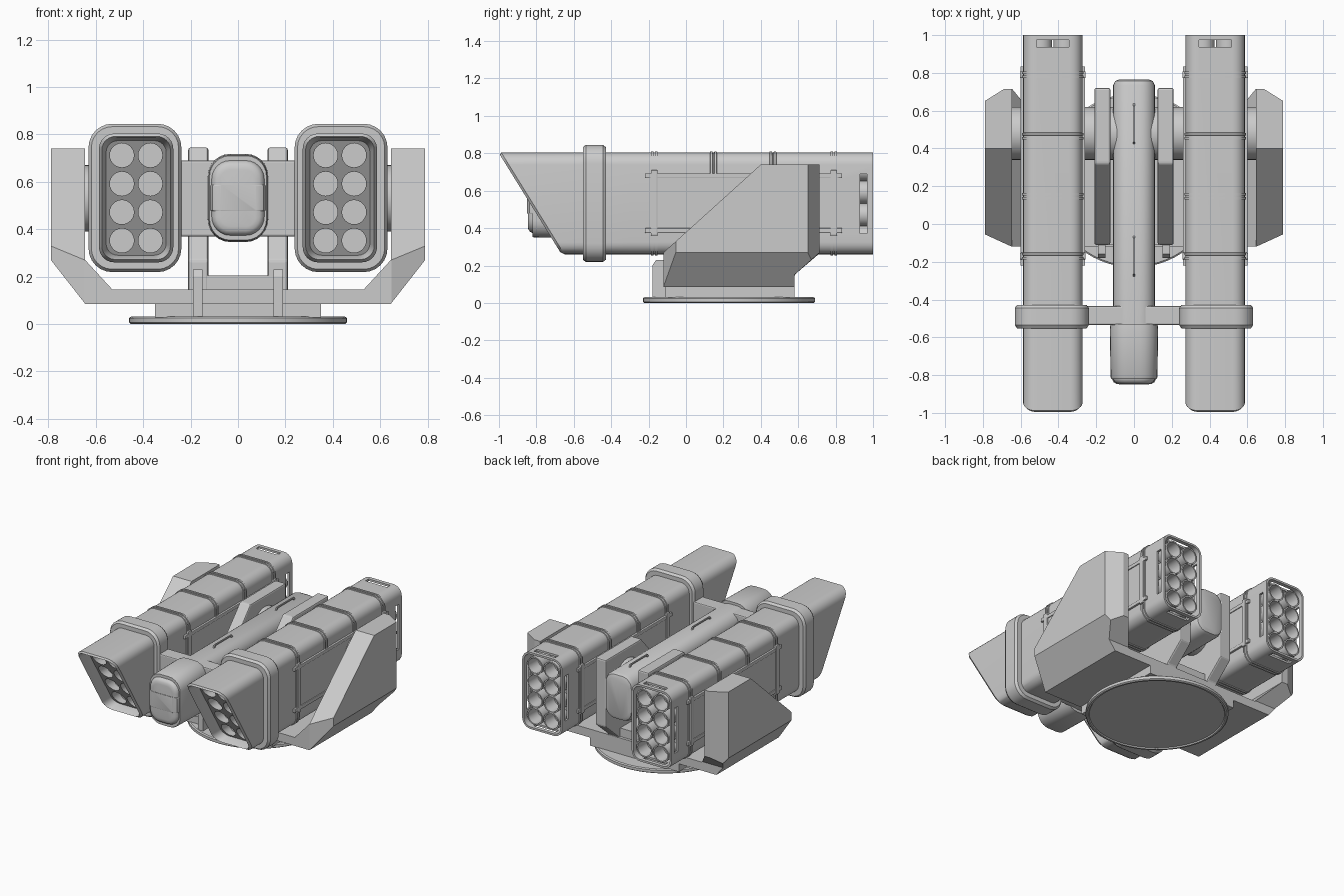
import bpy, bmesh
from math import sin, cos, pi

if "Cube" in bpy.data.objects:
    bpy.data.objects.remove(bpy.data.objects["Cube"])

ANG = 0.6


def make(name, bm, mirror=False, bevel=0):
    bmesh.ops.recalc_face_normals(bm, faces=bm.faces)
    me = bpy.data.meshes.new(name)
    bm.to_mesh(me)
    bm.free()
    ob = bpy.data.objects.new(name, me)
    bpy.context.collection.objects.link(ob)
    if bevel:
        m = ob.modifiers.new("Bevel", 'BEVEL')
        m.width, m.segments, m.limit_method = bevel, 2, 'ANGLE'
    if mirror:
        ob.modifiers.new("Mirror", 'MIRROR').use_mirror_merge = False
    return ob


def smooth(ob):
    bpy.ops.object.select_all(action='DESELECT')
    ob.select_set(True)
    bpy.context.view_layer.objects.active = ob
    bpy.ops.object.shade_smooth_by_angle(angle=ANG)
    return ob


def loft_into(bm, loops):
    rings = [[bm.verts.new(p) for p in lp] for lp in loops]
    n = len(rings[0])
    for a, b in zip(rings, rings[1:]):
        for i in range(n):
            bm.faces.new((a[i], a[(i + 1) % n], b[(i + 1) % n], b[i]))
    bm.faces.new(rings[0])
    bm.faces.new(rings[-1][::-1])


def loft(name, loops, **kw):
    bm = bmesh.new()
    loft_into(bm, loops)
    return make(name, bm, **kw)


def rrect(y, cx, cz, hw, hh, r, slope=0.0, ztop=0.8, seg=6):
    """Rounded rectangle in xz; slope leans the ring back as z drops."""
    pts = []
    for k, (sx, sz) in enumerate(((1, 1), (-1, 1), (-1, -1), (1, -1))):
        for i in range(seg + 1):
            a = (k + i / seg) * pi / 2
            x = cx + sx * (hw - r) + r * cos(a)
            z = cz + sz * (hh - r) + r * sin(a)
            pts.append((x, y + slope * (ztop - z), z))
    return pts


def circle_y(y, cx, cz, r, n=24):
    return [(cx + r * cos(2 * pi * i / n), y, cz + r * sin(2 * pi * i / n)) for i in range(n)]


def prism(name, pts, axis, a, b, **kw):
    def put(p, d):
        return {'x': (d, p[0], p[1]), 'y': (p[0], d, p[1]), 'z': (p[0], p[1], d)}[axis]
    return loft(name, [[put(p, a) for p in pts], [put(p, b) for p in pts]], **kw)


def box(name, x0, x1, y0, y1, z0, z1, **kw):
    return prism(name, [(x0, y0), (x1, y0), (x1, y1), (x0, y1)], 'z', z0, z1, **kw)


def boolean(ob, cutter, op):
    m = ob.modifiers.new("Cut", 'BOOLEAN')
    m.object, m.operation, m.solver = cutter, op, 'EXACT'
    bpy.context.view_layer.objects.active = ob
    bpy.ops.object.modifier_apply(modifier=m.name)
    bpy.data.objects.remove(cutter)


# --- turntable disc
def disc(z, r):
    return [(r * cos(2 * pi * i / 64), 0.23 + r * sin(2 * pi * i / 64), z) for i in range(64)]


smooth(loft("turntable_disc", [disc(0.008, 0.435), disc(0, 0.44), disc(0, 0.452), disc(0.006, 0.46),
                               disc(0.025, 0.46), disc(0.031, 0.452)]))
box("turntable_block", -0.35, 0.35, -0.11, 0.58, 0.028, 0.09)

# --- yoke: front profile intersected with the side and plan outlines
half = [(0.645, 0.085), (0.79, 0.27), (0.79, 0.74), (0.645, 0.74), (0.645, 0.27), (0.53, 0.145)]
yoke = prism("yoke", half + [(-x, z) for x, z in half[::-1]], 'y', -0.3, 0.9)
side = [(-0.12, 0.05), (-0.12, 0.27), (0.40, 0.74), (0.40, 0.8), (0.715, 0.8),
        (0.715, 0.27), (0.58, 0.15), (0.58, 0.05)]
boolean(yoke, prism("cut_side", side, 'x', -1, 1), 'INTERSECT')
plan = [(0.645, -0.121), (0.8, -0.05), (0.8, 0.645), (0.68, 0.72), (0.5, 0.72)]
boolean(yoke, prism("cut_plan", plan + [(-x, y) for x, y in plan[::-1]], 'z', -0.1, 1), 'INTERSECT')

# --- inner cradle plates, cross block and front clips
prism("cradle_plate", [(-0.11, 0.05), (-0.11, 0.27), (0.32, 0.745), (0.72, 0.745), (0.72, 0.27),
                       (0.58, 0.15), (0.58, 0.05)], 'x', 0.125, 0.21, mirror=True, bevel=0.01)
box("cradle_cross_block", -0.13, 0.13, -0.11, 0.56, 0.08, 0.205)
prism("cradle_clip", [(-0.18, 0.03), (-0.18, 0.2), (-0.16, 0.23), (-0.09, 0.23), (-0.09, 0.03)],
      'x', 0.15, 0.19, mirror=True)

# --- trunnion shaft and front cross bar
smooth(prism("trunnion_shaft", [(0.48 + 0.14 * cos(2 * pi * i / 40), 0.53 + 0.14 * sin(2 * pi * i / 40))
                                for i in range(40)], 'x', -0.66, 0.66))
box("front_cross_bar", -0.26, 0.26, -0.535, -0.435, 0.37, 0.69, bevel=0.008)

# --- launcher pod body: slanted hooded front, open rear frame
CX, CZ, HW, HH, R, S = 0.43, 0.532, 0.157, 0.272, 0.065, 0.62
cells = [(CX + sx * 0.06, CZ + k * 0.12) for sx in (-1, 1) for k in (-1.5, -0.5, 0.5, 1.5)]
pod = loft("pod_body", [
    rrect(-0.915, CX, CZ, HW - 0.03, HH - 0.03, 0.05, S),
    rrect(-0.985, CX, CZ, HW - 0.018, HH - 0.018, 0.055, S),
    rrect(-1.0, CX, CZ, HW - 0.012, HH - 0.012, 0.058, S),
    rrect(-0.985, CX, CZ, HW, HH, R, S),
    rrect(-0.3, CX, CZ, HW, HH, R),
    rrect(1.0, CX, CZ, HW, HH, R),
    rrect(1.0, CX, CZ, HW - 0.014, HH - 0.014, R - 0.014),
    rrect(0.88, CX, CZ, HW - 0.014, HH - 0.014, R - 0.014)])
bm = bmesh.new()
for x, z in cells:
    loft_into(bm, [circle_y(-1.1, x, z, 0.051), circle_y(-0.915 + S * (0.8 - z) + 0.09, x, z, 0.051)])
boolean(pod, make("cut_cells", bm), 'DIFFERENCE')
boolean(pod, box("cut_side_slot", 0.1, 0.8, 0.93, 0.968, 0.37, 0.69), 'DIFFERENCE')
boolean(pod, box("cut_top_slot", CX - 0.085, CX + 0.085, 0.937, 0.973, 0.1, 0.9), 'DIFFERENCE')
pod.modifiers.new("Mirror", 'MIRROR').use_mirror_merge = False
smooth(pod)

# --- rear tubes
bm = bmesh.new()
for x, z in cells:
    x = CX + (x - CX) * 1.08
    loft_into(bm, [circle_y(0.87, x, z, 0.061), circle_y(0.99, x, z, 0.061),
                   circle_y(0.99, x, z, 0.052), circle_y(0.89, x, z, 0.048)])
smooth(make("rear_tubes", bm, mirror=True))

# --- thick collar round each pod
smooth(loft("pod_collar", [rrect(y, CX + 0.005, CZ, 0.196 - d, 0.313 - d, 0.1 - d)
                           for y, d in ((-0.552, 0.03), (-0.552, 0.012), (-0.535, 0),
                                        (-0.445, 0), (-0.428, 0.012), (-0.428, 0.03))], mirror=True))

# --- double ribs round each pod
bm = bmesh.new()
for yc in (-0.17, 0.147, 0.465, 0.79):
    for dy in (-0.011, 0.011):
        y = yc + dy
        loft_into(bm, [rrect(y + t, CX, CZ, HW + e, HH + e, R + e) for t, e in
                       ((-0.008, -0.003), (-0.006, 0.006), (0.006, 0.006), (0.008, -0.003))])
smooth(make("pod_ribs", bm, mirror=True))

# --- side panels and rails on each pod
box("pod_side_panel", CX - HW - 0.008, CX + HW + 0.008, -0.195, 0.815, 0.4, 0.67, mirror=True)
for nm, z in (("upper", 0.68), ("lower", 0.387)):
    box("pod_rail_" + nm, CX - HW - 0.014, CX + HW + 0.014, -0.22, 0.835, z - 0.013, z + 0.013,
        mirror=True, bevel=0.004)
for nm, y in (("front", -0.17), ("rear", 0.79)):
    box("pod_clamp_" + nm, CX - HW - 0.017, CX + HW + 0.017, y - 0.018, y + 0.018, 0.36, 0.71,
        mirror=True, bevel=0.005)

# --- central sensor: long body, front housing, nose
smooth(loft("sensor_body", [rrect(y, 0, CZ, 0.11 - d, 0.165 - d, 0.08 - d) for y, d in
                            ((-0.6, 0), (0.735, 0), (0.757, 0.01), (0.765, 0.03))]))
smooth(loft("sensor_housing", [rrect(y, 0, CZ, 0.128 - d, 0.186 - d, 0.095 - d) for y, d in
                               ((-0.82, 0.022), (-0.82, 0.008), (-0.812, 0.004), (-0.56, 0), (-0.53, 0.003),
                                (-0.53, 0.02))]))
smooth(loft("sensor_nose", [rrect(y, 0, CZ, 0.113 - d, 0.16 - d, 0.08 - d) for y, d in
                            ((-0.846, 0.04), (-0.843, 0.022), (-0.835, 0.009), (-0.82, 0.002), (-0.78, 0))]))
smooth(loft("sensor_window", [rrect(y, 0, CZ, 0.116 - d, 0.055, 0.006) for y, d in
                              ((-0.849, 0.04), (-0.846, 0.022), (-0.838, 0.008), (-0.82, 0), (-0.79, 0))]))

# --- lifting handles on top of the sensor body
for nm, y0, y1 in (("front", -0.28, -0.06), ("rear", 0.42, 0.64)):
    z = CZ + 0.16
    prism("handle_" + nm, [(y0, z), (y0 + 0.015, z + 0.025), (y1 - 0.015, z + 0.025), (y1, z), (y1 - 0.015, z),
                           (y1 - 0.025, z + 0.016), (y0 + 0.025, z + 0.016), (y0 + 0.015, z)],
          'x', -0.004, 0.004)
